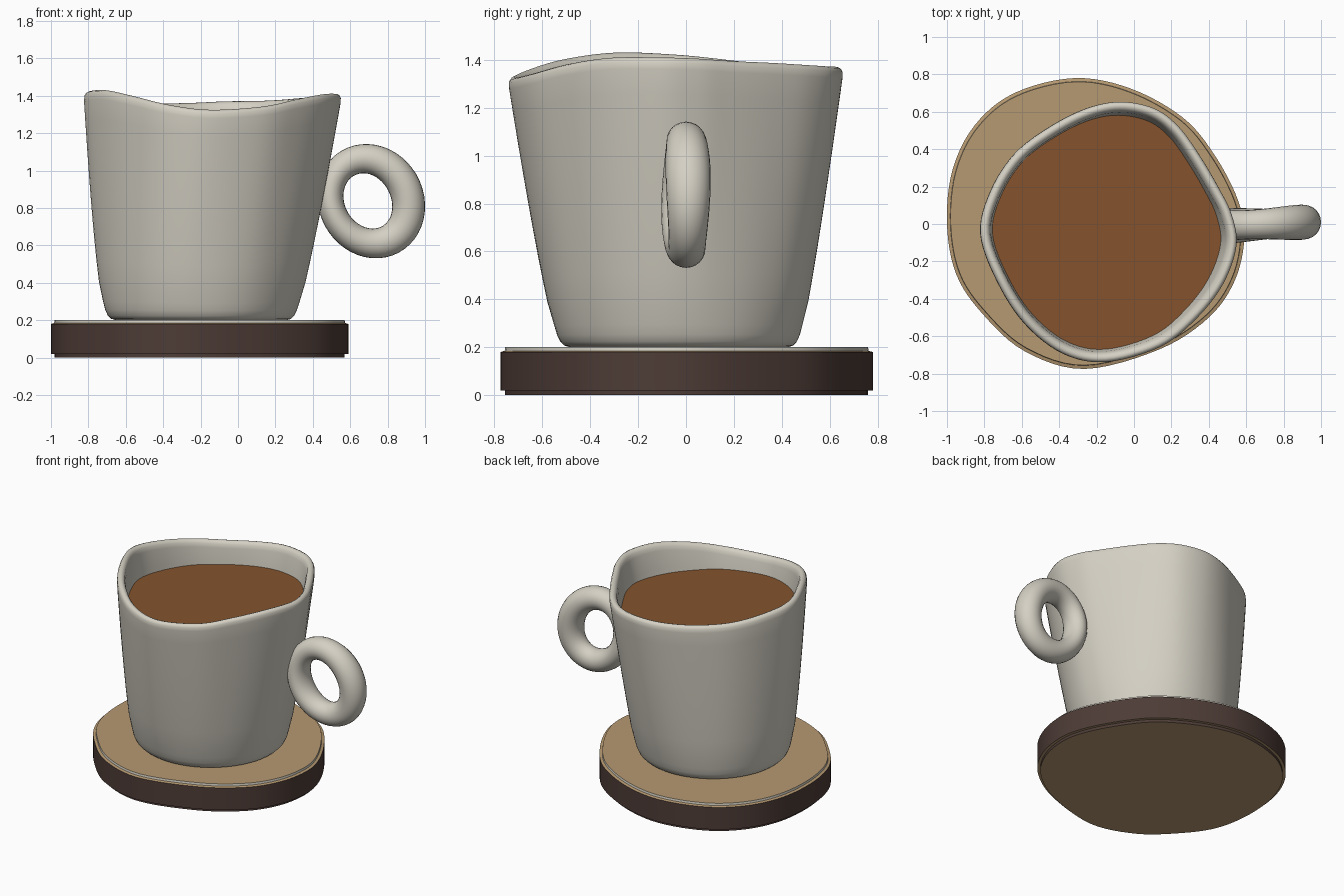
import bpy, bmesh, math
from mathutils import Vector

if "Cube" in bpy.data.objects:
    bpy.data.objects.remove(bpy.data.objects["Cube"])


def material(name, rgb):
    m = bpy.data.materials.new(name)
    m.diffuse_color = (*rgb, 1)
    m.use_nodes = True
    m.node_tree.nodes["Principled BSDF"].inputs["Base Color"].default_value = m.diffuse_color
    return m


CREAM = material("cream glaze", (0.66, 0.63, 0.55))
TAN = material("tan cork", (0.47, 0.32, 0.165))
BROWN = material("dark brown edge", (0.075, 0.045, 0.037))
COFFEE = material("coffee", (0.235, 0.088, 0.026))


def closed_curve(points, steps):
    """Smooth closed curve through the control points."""
    pts = [Vector(p) for p in points]
    n, out = len(pts), []
    for i in range(n):
        a, b, c, d = (pts[(i + k) % n] for k in (-1, 0, 1, 2))
        for s in range(steps):
            t = s / steps
            out.append(0.5 * (2 * b + (c - a) * t + (2 * a - 5 * b + 4 * c - d) * t * t
                              + (3 * b - a - 3 * c + d) * t ** 3))
    return out


def loft(name, rings, mats, closed=False, angle=40, paint=None):
    """Skin a stack of rings; open stacks are capped at both ends."""
    bm = bmesh.new()
    loops = [[bm.verts.new(p) for p in ring] for ring in rings]
    n = len(loops[0])
    for a, b in zip(loops, loops[1:] + (loops[:1] if closed else [])):
        for i in range(n):
            j = (i + 1) % n
            bm.faces.new((a[i], a[j], b[j], b[i]))
    if not closed:
        if len(loops) > 1:
            bm.faces.new(loops[0][::-1])
        bm.faces.new(loops[-1])
    if len(loops) > 1:
        bmesh.ops.recalc_face_normals(bm, faces=bm.faces)
    bm.normal_update()
    if paint:
        for f in bm.faces:
            f.material_index = paint(f)
    mesh = bpy.data.meshes.new(name)
    bm.to_mesh(mesh)
    bm.free()
    for m in mats:
        mesh.materials.append(m)
    ob = bpy.data.objects.new(name, mesh)
    bpy.context.collection.objects.link(ob)
    bpy.ops.object.select_all(action='DESELECT')
    ob.select_set(True)
    bpy.context.view_layer.objects.active = ob
    bpy.ops.object.shade_smooth_by_angle(angle=math.radians(angle))
    return ob


# Coaster: uneven rounded slab with a stepped edge
slab = closed_curve([
    (-1, 0), (-.97, .29), (-.85, .53), (-.64, .70), (-.32, .78), (-.02, .725), (.26, .57),
    (.43, .37), (.555, .13), (.59, -.07), (.54, -.3), (.40, -.5), (.136, -.67),
    (-.265, -.775), (-.585, -.68), (-.81, -.48), (-.95, -.27)], 6)
slab_mid = Vector((-.2, 0))


def slab_ring(inset, z):
    return [(*(p - (p - slab_mid).normalized() * inset), z) for p in slab]


def slab_paint(f):
    if abs(f.normal.z) > 0.5:
        return 0
    return 2 if f.calc_center_median().z > 0.181 else 1


loft("coaster", [slab_ring(.02, 0), slab_ring(.02, .02), slab_ring(0, .02), slab_ring(0, .18),
                 slab_ring(.018, .185), slab_ring(.02, .2)],
     [TAN, BROWN, CREAM], angle=30, paint=slab_paint)

# Cup: round foot blending into a wavy, uneven rim
rim = closed_curve([
    (.555, -.12, 1.41), (.53, .05, 1.405), (.457, .2, 1.395), (.35, .38, 1.387),
    (.24, .53, 1.378), (.11, .625, 1.372), (-.07, .66, 1.37), (-.25, .625, 1.362),
    (-.45, .525, 1.36), (-.64, .38, 1.375), (-.77, .18, 1.40), (-.826, -.05, 1.422),
    (-.735, -.31, 1.43), (-.585, -.54, 1.40), (-.38, -.70, 1.352), (-.15, -.745, 1.325),
    (.14, -.665, 1.342), (.33, -.52, 1.38), (.48, -.33, 1.408)], 6)
rim_mid = Vector((-.135, -.04))
foot_mid, foot_r, foot_z = Vector((-.195, -.03)), .5, .2


def wall_point(p, f, inset):
    """Point on the cup wall below rim point p at height fraction f."""
    d = (p.xy - rim_mid).normalized()
    t = max(f, 0) ** (.84 + .28 * min(0, d.x))
    xy = (foot_mid + d * foot_r).lerp(p.xy, t) - d * inset
    return (xy.x, xy.y, foot_z + f * (p.z - foot_z))


profile = [(0, .045), (.006, .025), (.02, .014), (.045, .008), (.08, .006)]
profile += [(.08 + .088 * k, 0) for k in range(1, 11)]
profile += [(.983, .004), (.995, .014), (1, .028), (.995, .043), (.983, .053), (.96, .057)]
profile += [(.96 - .1 * k, .055) for k in range(1, 10)]
loft("cup", [[wall_point(p, f, i) for p in rim] for f, i in profile], [CREAM], angle=60)

# Drink surface
level = 1.2
loft("coffee_surface",
     [[wall_point(p, (level - foot_z) / (p.z - foot_z), .052) for p in rim]], [COFFEE])

# Handle: slightly squashed hand-rolled ring sunk into the wall
handle = []
for k in range(48):
    a = 2 * math.pi * k / 48
    out = Vector((math.cos(a), 0, math.sin(a)))
    lean = -.03 * math.sin(a)
    centre = Vector((.703 + .209 * math.cos(a) + lean * .4, .01 * math.cos(a),
                     .837 + .226 * math.sin(a) - .015 * math.cos(a)))
    thick = .079 + .009 * math.cos(a)
    wide = .086 + .008 * math.cos(2 * a - .9)
    handle.append([centre + out * thick * math.cos(b) + Vector((0, wide * math.sin(b), 0))
                   for b in (2 * math.pi * j / 24 for j in range(24))])
loft("handle", handle, [CREAM], closed=True, angle=60)
